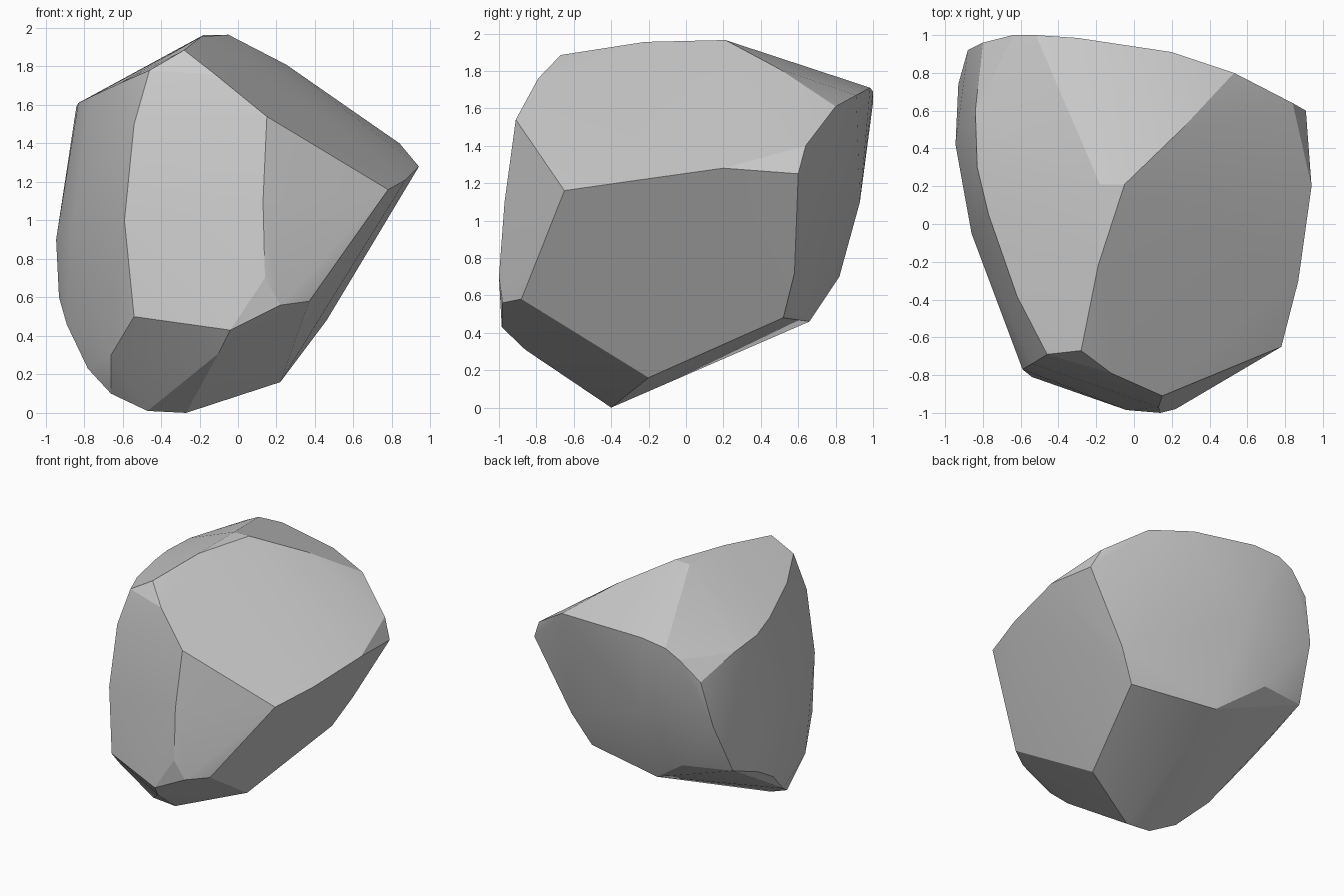
import bpy, bmesh, math

if "Cube" in bpy.data.objects:
    bpy.data.objects.remove(bpy.data.objects["Cube"])

# Corner points of the chipped facets, grouped by where they sit on the stone
crest = [(-.28, -.67, 1.885), (-.12, -.79, 1.76), (-.19, -.22, 1.955), (-.05, .21, 1.965), (-.18, .21, 1.963)]
right_rim = [(.78, -.65, 1.16), (.87, -.3, 1.21), (.94, .2, 1.28), (.91, .6, 1.25)]
back_rim = [(.84, .64, 1.40), (.53, .8, 1.61), (.2, .91, 1.67), (.25, .5, 1.81),
            (-.3, .985, 1.71), (-.52, 1, 1.69), (-.64, 1, 1.63), (-.8, .96, 1.48), (-.88, .92, 1.14)]
left_rim = [(-.84, .6, 1.59), (-.83, .3, 1.61), (-.77, .05, 1.64), (-.62, -.38, 1.71), (-.46, -.69, 1.78)]
front_face = [(.15, -.91, 1.54), (.13, -.97, 1.1), (.14, -1, .7), (.22, -.98, .56), (.37, -.88, .58),
              (-.04, -.985, .43), (-.1, -.86, .31), (-.54, -.81, .5), (-.59, -.77, 1.0), (-.54, -.74, 1.5)]
left_face = [(-.93, .74, .73), (-.945, .42, .9), (-.93, .42, .6), (-.89, .18, .46), (-.78, -.1, .23),
             (-.66, -.55, .3), (-.86, -.05, 1.0)]
base = [(-.66, -.32, .1), (-.47, -.39, .01), (-.27, -.4, 0), (.22, -.2, .16), (.46, .52, .48),
        (.60, .58, .72), (-.21, .66, .46), (-.54, .82, .70), (-.28, .93, 1.1)]

# Wrap the corners in a convex skin and merge nearly flat faces
bm = bmesh.new()
for group in (crest, right_rim, back_rim, left_rim, front_face, left_face, base):
    for p in group:
        bm.verts.new(p)
hull = bmesh.ops.convex_hull(bm, input=bm.verts[:])
junk = {g for g in hull["geom_interior"] + hull["geom_unused"] if isinstance(g, bmesh.types.BMVert)}
bmesh.ops.delete(bm, geom=list(junk), context='VERTS')
bmesh.ops.dissolve_limit(bm, angle_limit=math.radians(3), verts=bm.verts[:], edges=bm.edges[:])
bmesh.ops.triangulate(bm, faces=bm.faces[:])
bmesh.ops.recalc_face_normals(bm, faces=bm.faces[:])

mesh = bpy.data.meshes.new("rock")
bm.to_mesh(mesh)
bm.free()
rock = bpy.data.objects.new("rock", mesh)
bpy.context.collection.objects.link(rock)

# Soft shading inside each facet, crisp edges between them
bpy.context.view_layer.objects.active = rock
rock.select_set(True)
bpy.ops.object.shade_smooth_by_angle(angle=math.radians(15))
